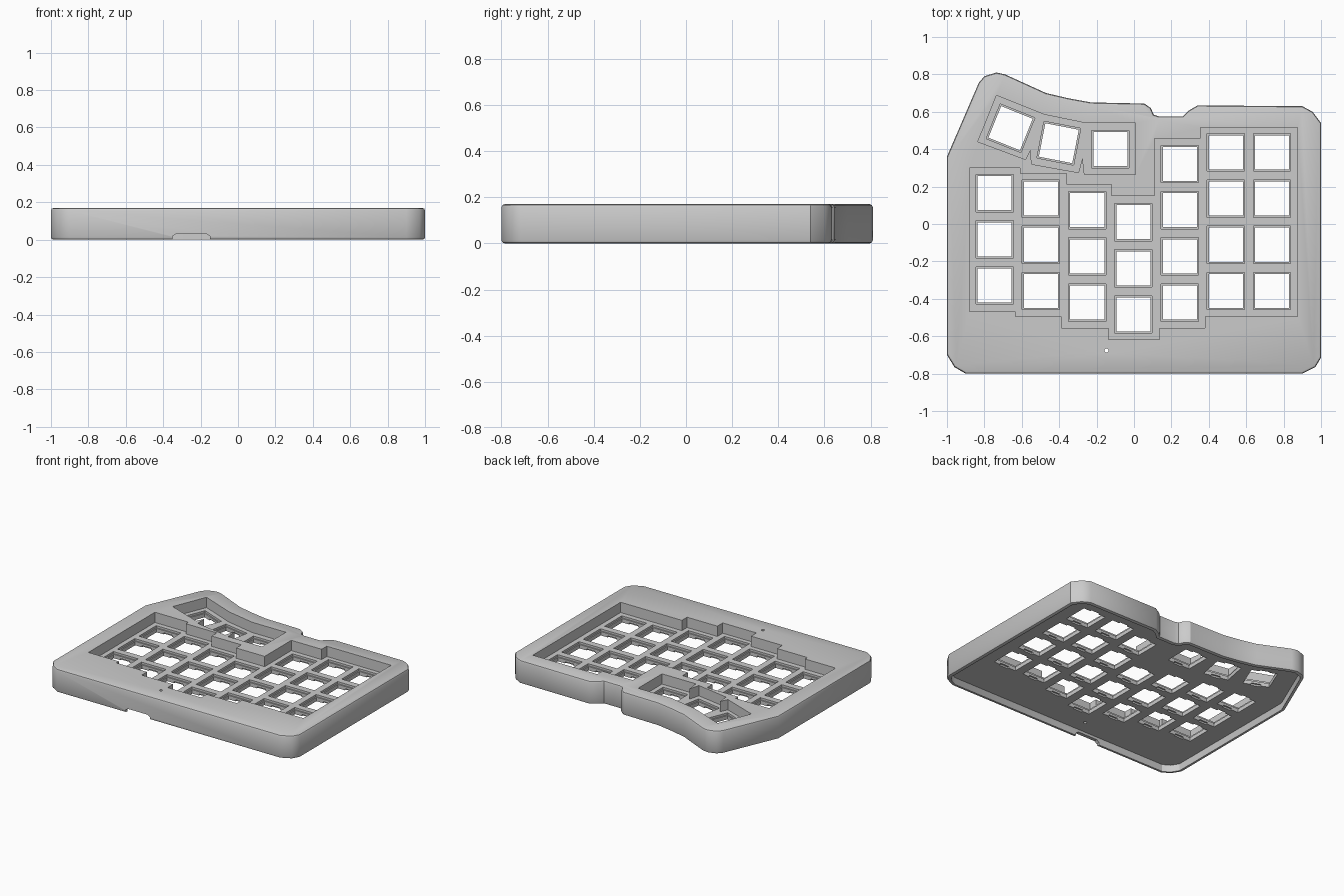
import bpy, bmesh, math
from mathutils import Matrix, Vector

if "Cube" in bpy.data.objects:
    bpy.data.objects.remove(bpy.data.objects["Cube"], do_unlink=True)

TOP, FLOOR, CEILING = 0.17, 0.095, 0.052
PITCH = 0.247

grey = bpy.data.materials.new("case grey")
grey.use_nodes = True
grey.diffuse_color = (0.6, 0.6, 0.6, 1)
grey.node_tree.nodes["Principled BSDF"].inputs["Base Color"].default_value = (0.6, 0.6, 0.6, 1)


def prism(bm, points, z0, z1):
    """Upright prism on a plan outline; returns its new faces."""
    base = bm.faces.new([bm.verts.new((x, y, z0)) for x, y in points])
    out = bmesh.ops.extrude_face_region(bm, geom=[base])["geom"]
    bmesh.ops.translate(bm, verts=[g for g in out if isinstance(g, bmesh.types.BMVert)],
                        vec=(0, 0, z1 - z0))


def block(bm, centre, size, angle, z0, z1):
    turn = Matrix.Rotation(math.radians(angle), 2)
    corners = [Vector((sx * size[0] / 2, sy * size[1] / 2))
               for sx, sy in ((-1, -1), (1, -1), (1, 1), (-1, 1))]
    prism(bm, [turn @ c + Vector(centre) for c in corners], z0, z1)


def finish(bm, name):
    bmesh.ops.recalc_face_normals(bm, faces=bm.faces)
    mesh = bpy.data.meshes.new(name)
    bm.to_mesh(mesh)
    bm.free()
    obj = bpy.data.objects.new(name, mesh)
    bpy.context.collection.objects.link(obj)
    mesh.materials.append(grey)
    return obj


def inset(points, d):
    """Move every side of a closed clockwise outline inwards by d."""
    result = []
    for i, p in enumerate(points):
        p, a, b = Vector(p), Vector(points[i - 1]), Vector(points[(i + 1) % len(points)])
        u, v = (p - a).normalized(), (b - p).normalized()
        n1, n2 = Vector((u.y, -u.x)), Vector((v.y, -v.x))
        result.append(p + (n1 + n2) * d / (1 + n1.dot(n2)))
    return result


# Case body, clockwise from the left rear
outline = [(-1, .36), (-.83, .755), (-.8, .79), (-.735, .81), (-.69, .8), (-.47, .7),
           (-.35, .672), (-.23, .65), (.055, .644), (.09, .62), (.105, .585), (.135, .575),
           (.26, .575), (.29, .605), (.34, .634), (.9, .63), (.955, .6), (1, .54),
           (1, -.715), (.97, -.765), (.9, -.8), (-.9, -.8), (-.96, -.765), (-1, -.7)]
bm = bmesh.new()
prism(bm, outline, 0, TOP)
rims = [e for e in bm.edges if abs(e.verts[0].co.z - e.verts[1].co.z) < 1e-5]
bmesh.ops.bevel(bm, geom=rims, offset=.014, segments=2, profile=.5, affect='EDGES')
case = finish(bm, "keyboard_case")

# Hollow underside
bm = bmesh.new()
prism(bm, inset(outline, .025), -.05, CEILING)
cavity = finish(bm, "cavity_cutter")

# Stepped key well and thumb well
main_well = [(-.88, .3), (-.61, .3), (-.61, .27), (-.36, .27), (-.36, .21), (-.12, .21),
             (-.12, .15), (.11, .15), (.11, .457), (.355, .457), (.355, .516), (.874, .516),
             (.874, -.495), (.38, -.495), (.38, -.555), (.136, -.555), (.136, -.617),
             (-.136, -.617), (-.136, -.555), (-.388, -.555), (-.388, -.495),
             (-.634, -.495), (-.634, -.467), (-.88, -.467)]
thumb_well = [(-.835, .44), (-.735, .687), (-.48, .585), (-.26, .54), (.008, .54),
              (.008, .265), (-.265, .265), (-.275, .355), (-.297, .275),
              (-.548, .32), (-.553, .4), (-.58, .345)]
bm = bmesh.new()
prism(bm, main_well, FLOOR, .3)
prism(bm, thumb_well, FLOOR, .3)
wells = finish(bm, "well_cutter")

# Key positions: x, lowest row y, number of rows
columns = [(-.745, -.329, 3), (-.498, -.358, 3), (-.25, -.42, 3), (-.003, -.484, 3),
           (.245, -.42, 4), (.491, -.358, 4), (.738, -.358, 4)]
keys = [((x, y + r * PITCH), 0) for x, y, rows in columns for r in range(rows)]
keys += [((-.126, .4), 0), ((-.402, .432), -11), ((-.66, .512), -22)]

# Switch openings: shallow seat, through hole and clip pocket below
seat_bm, hole_bm, clip_bm = bmesh.new(), bmesh.new(), bmesh.new()
for centre, angle in keys:
    block(seat_bm, centre, (.2, .2), angle, FLOOR - .015, .12)
    block(hole_bm, centre, (.182, .182), angle, .02, .11)
    block(clip_bm, centre, (.07, .205), angle, .02, CEILING + .012)
seats = finish(seat_bm, "seat_cutter")
holes = finish(hole_bm, "hole_cutter")
clips = finish(clip_bm, "clip_cutter")

# Front cable notch and reset hole
bm = bmesh.new()
profile = [(-.35, -.02), (-.35, .018), (-.33, .033), (-.17, .033), (-.15, .018), (-.15, -.02)]
face = bm.faces.new([bm.verts.new((x, -.85, z)) for x, z in profile])
out = bmesh.ops.extrude_face_region(bm, geom=[face])["geom"]
bmesh.ops.translate(bm, verts=[g for g in out if isinstance(g, bmesh.types.BMVert)],
                    vec=(0, .12, 0))
bmesh.ops.create_cone(bm, cap_ends=True, segments=16, radius1=.011, radius2=.011, depth=.4,
                      matrix=Matrix.Translation((-.147, -.677, .17)))
notch = finish(bm, "notch_cutter")

# Cut everything and discard the cutters
bpy.context.view_layer.objects.active = case
for cutter in (cavity, wells, seats, holes, clips, notch):
    cutter.hide_render = True
    mod = case.modifiers.new(cutter.name, 'BOOLEAN')
    mod.operation, mod.solver, mod.object = 'DIFFERENCE', 'EXACT', cutter
    bpy.ops.object.modifier_apply(modifier=mod.name)
    bpy.data.objects.remove(cutter, do_unlink=True)

bpy.ops.object.select_all(action='DESELECT')
case.select_set(True)
bpy.ops.object.shade_smooth_by_angle(angle=math.radians(30))
